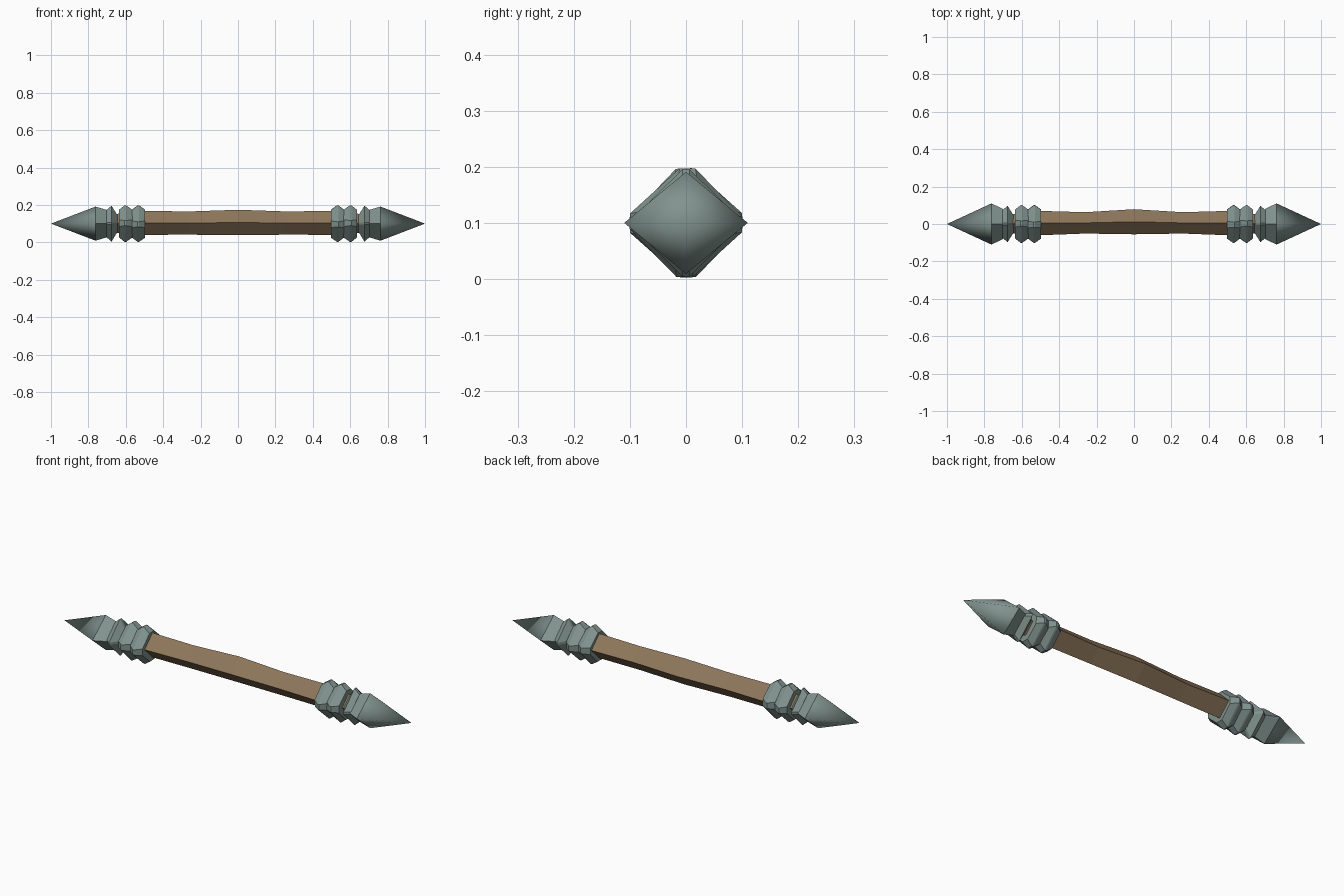
import bpy, math

if "Cube" in bpy.data.objects:
    bpy.data.objects.remove(bpy.data.objects["Cube"])


def material(name, colour):
    m = bpy.data.materials.new(name)
    m.diffuse_color = (*colour, 1)
    m.use_nodes = True
    m.node_tree.nodes["Principled BSDF"].inputs["Base Color"].default_value = m.diffuse_color
    return m


wood = material("brown wood", (0.27, 0.185, 0.105))
metal = material("grey green metal", (0.22, 0.29, 0.27))


def section(x, ry, rz, c=0.0, cy=0.0, cz=0.1, turn=0.0):
    """Diamond cross-section at x; c cuts its corners."""
    if c:
        pts = [(ry, -c), (ry, c), (c, rz), (-c, rz),
               (-ry, c), (-ry, -c), (-c, -rz), (c, -rz)]
    else:
        pts = [(ry, 0), (0, rz), (-ry, 0), (0, -rz)]
    s, k = math.sin(turn), math.cos(turn)
    return [(x, cy + y * k - z * s, cz + y * s + z * k) for y, z in pts]


def loft(name, sections, mat, tip=None, sign=1):
    """Skin the sections; an optional tip point ends the part in a smooth cone."""
    n = len(sections[0])
    verts = [(sign * x, y, z) for s in sections for x, y, z in s]
    faces = [tuple(range(n))[::-1]]
    last = (len(sections) - 1) * n
    for i in range(len(sections) - 1):
        for j in range(n):
            a, b = i * n + j, i * n + (j + 1) % n
            faces.append((a, b, b + n, a + n))
    cone = len(faces)
    if tip:
        verts.append((sign * tip[0], tip[1], tip[2]))
        faces += [(last + j, last + (j + 1) % n, len(verts) - 1) for j in range(n)]
    else:
        faces.append(tuple(range(last, last + n)))
    if sign < 0:
        faces = [f[::-1] for f in faces]
    mesh = bpy.data.meshes.new(name)
    mesh.from_pydata(verts, [], faces)
    mesh.materials.append(mat)
    if tip:
        for p in mesh.polygons:
            p.use_smooth = p.index >= cone
    mesh.update()
    ob = bpy.data.objects.new(name, mesh)
    bpy.context.collection.objects.link(ob)
    return ob


# wooden shaft: slight swelling in the middle, thin necks inside the metal ends
half = [(0, 0.067, 0.068, 0.012, 0.106), (0.26, 0.057, 0.062, 0.006, 0.103),
        (0.5, 0.065, 0.064, 0.005, 0.104), (0.60, 0.058, 0.058, 0.003, 0.102),
        (0.68, 0.046, 0.046, 0, 0.1)]
rows = [(-x, *r) for x, *r in half[:0:-1]] + half
loft("shaft", [section(x, ry, rz, 0, cy, cz) for x, ry, rz, cy, cz in rows], wood)

for sign, side in ((-1, "left"), (1, "right")):
    # two bevelled collars
    for label, mid, turn in (("inner", 0.533, 0.04), ("outer", 0.602, -0.03)):
        loft(f"{side}_{label}_collar",
             [section(mid - 0.037, 0.077, 0.074, 0.018, turn=turn),
              section(mid - 0.004, 0.1, 0.097, 0.014, turn=turn),
              section(mid + 0.004, 0.1, 0.097, 0.014, turn=turn),
              section(mid + 0.034, 0.077, 0.074, 0.018, turn=turn)],
             metal, sign=sign)
    # thin flared ring behind the point
    loft(f"{side}_flared_ring",
         [section(0.645, 0.048, 0.045, 0.006), section(0.676, 0.097, 0.096, 0.006),
          section(0.704, 0.074, 0.072, 0.006)], metal, sign=sign)
    # point: flat-sided block running into a smooth spike
    loft(f"{side}_point",
         [section(0.70, 0.08, 0.073), section(0.762, 0.11, 0.091)],
         metal, tip=(1.0, 0, 0.1), sign=sign)
